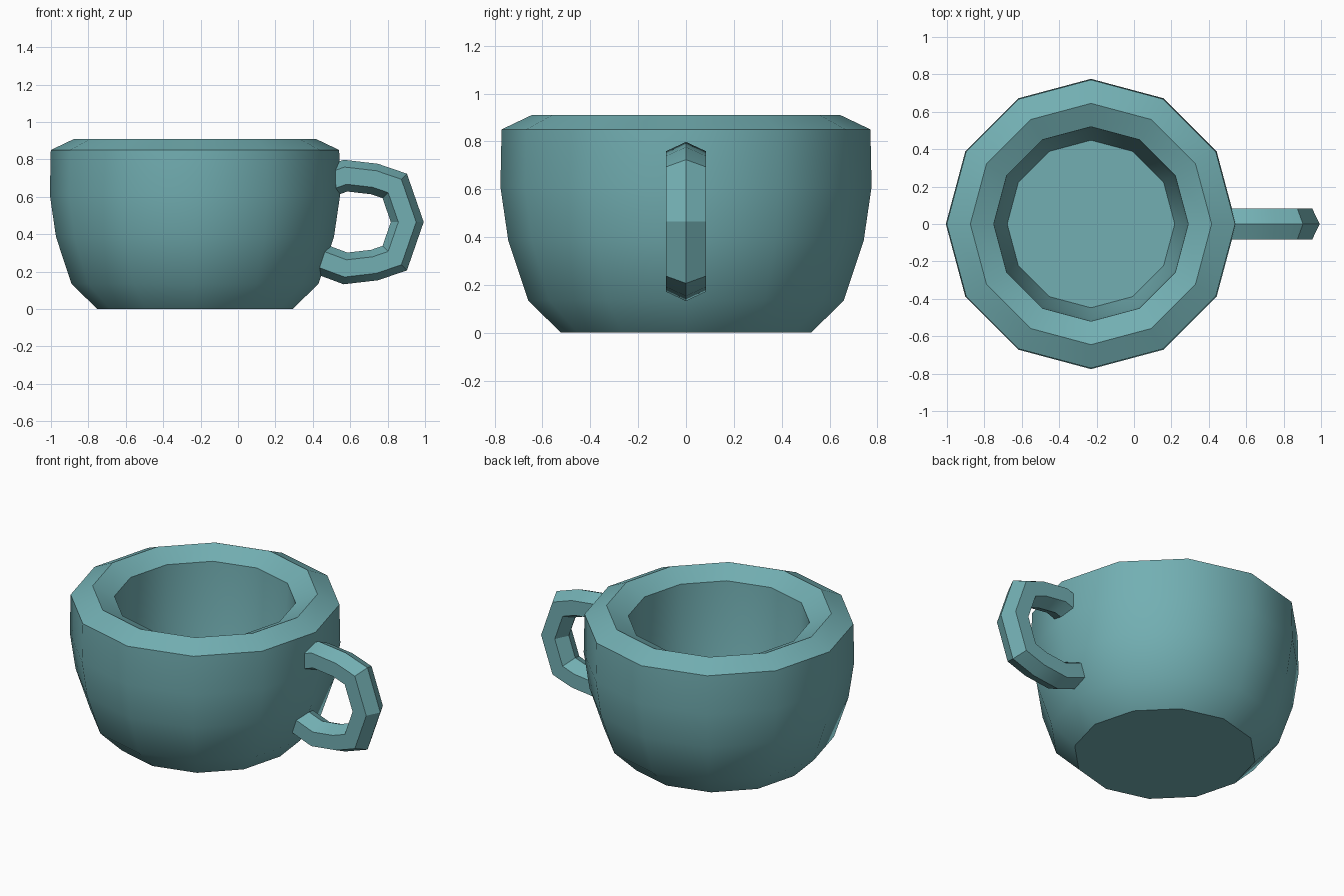
import bpy, math
from mathutils import Vector

if "Cube" in bpy.data.objects:
    bpy.data.objects.remove(bpy.data.objects["Cube"])

mat = bpy.data.materials.new("teal_glaze")
mat.diffuse_color = (0.17, 0.43, 0.45, 1)
mat.use_nodes = True
mat.node_tree.nodes["Principled BSDF"].inputs["Base Color"].default_value = mat.diffuse_color
CUP_X, SIDES = -0.23, 12


def make_object(name, rings):
    """Skin consecutive closed rings of points and cap both ends."""
    n = len(rings[0])
    verts = [p for ring in rings for p in ring]
    faces = [(a * n + i, a * n + (i + 1) % n, (a + 1) * n + (i + 1) % n, (a + 1) * n + i)
             for a in range(len(rings) - 1) for i in range(n)]
    faces.append(tuple(reversed(range(n))))
    faces.append(tuple(range(len(verts) - n, len(verts))))
    mesh = bpy.data.meshes.new(name)
    mesh.from_pydata(verts, [], faces)
    mesh.materials.append(mat)
    obj = bpy.data.objects.new(name, mesh)
    bpy.context.collection.objects.link(obj)
    return obj


def shade(obj, degrees):
    bpy.ops.object.select_all(action='DESELECT')
    obj.select_set(True)
    bpy.context.view_layer.objects.active = obj
    bpy.ops.object.shade_smooth_by_angle(angle=math.radians(degrees))


# Cup: outer wall, chamfered rim, inner wall and floor as (radius, height)
profile = [(0.523, 0), (0.66, 0.135), (0.743, 0.385), (0.776, 0.61), (0.771, 0.85),
           (0.645, 0.91), (0.52, 0.85), (0.505, 0.5), (0.448, 0.18)]
angles = [2 * math.pi * i / SIDES for i in range(SIDES)]
cup = make_object("cup_body", [
    [(CUP_X + r * math.cos(a), r * math.sin(a), z) for a in angles] for r, z in profile])
shade(cup, 31)

# Handle: hexagonal section with ridges inside and out, mitred along a path
path = [Vector(p) for p in [
    (0.44, 0.665), (0.575, 0.713), (0.73, 0.695), (0.838, 0.658), (0.905, 0.465),
    (0.838, 0.272), (0.73, 0.235), (0.575, 0.217), (0.40, 0.282)]]
section = [(0, 0.083), (0.083, 0.045), (0.083, -0.045),
           (0, -0.083), (-0.083, -0.045), (-0.083, 0.045)]  # (y, outward)
rings = []
for i, p in enumerate(path):
    before = (p - path[i - 1]).normalized() if i else (path[1] - p).normalized()
    after = (path[i + 1] - p).normalized() if i < len(path) - 1 else before
    t = (before + after).normalized()
    out = Vector((-t.y, t.x)) / t.dot(before)
    rings.append([(p.x + out.x * o, y, p.y + out.y * o) for y, o in section])
handle = make_object("handle", rings)
shade(handle, 30)

# Consistent outward normals
for obj in (cup, handle):
    bpy.context.view_layer.objects.active = obj
    bpy.ops.object.mode_set(mode='EDIT')
    bpy.ops.mesh.select_all(action='SELECT')
    bpy.ops.mesh.normals_make_consistent(inside=False)
    bpy.ops.object.mode_set(mode='OBJECT')
